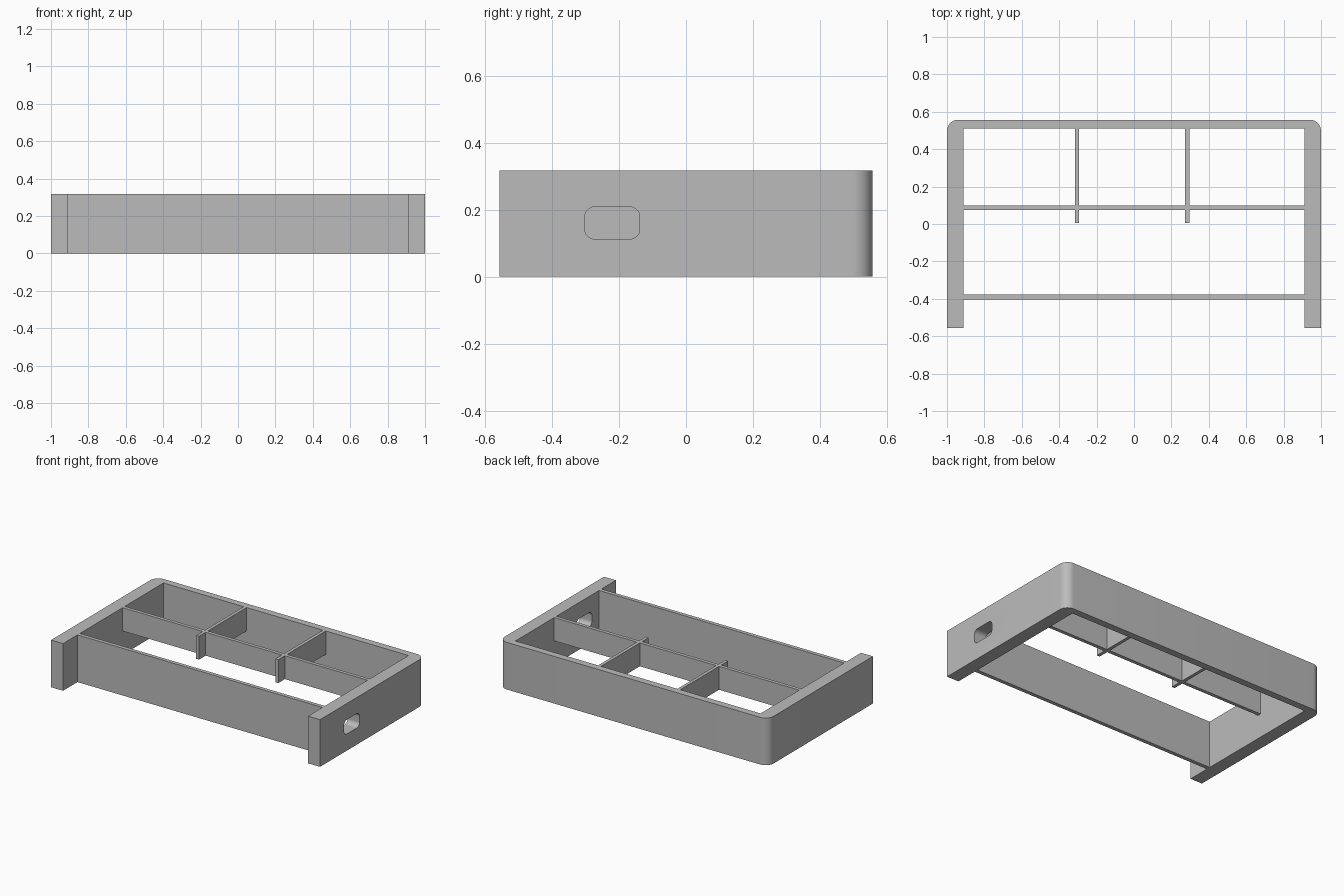
import bpy, bmesh
from math import sin, cos, pi

cube = bpy.data.objects.get("Cube")
if cube:
    bpy.data.objects.remove(cube, do_unlink=True)

grey = bpy.data.materials.new("plain grey")
grey.use_nodes = True
GREY = (0.5, 0.5, 0.5, 1)
grey.diffuse_color = GREY
grey.node_tree.nodes["Principled BSDF"].inputs["Base Color"].default_value = GREY

HEIGHT = 0.317       # full wall height
INNER = 0.911        # inner face of the side walls
DEPTH = 0.557        # half of the overall depth
REAR = 0.51          # inner face of the rear wall
SHELF_Z = 0.16       # underside of the short dividers


def prism(name, outline, vector):
    """Extrude a closed outline of 3D points along a vector."""
    bm = bmesh.new()
    face = bm.faces.new([bm.verts.new(p) for p in outline])
    moved = bmesh.ops.extrude_face_region(bm, geom=[face])["geom"]
    bmesh.ops.translate(bm, vec=vector,
                        verts=[v for v in moved if isinstance(v, bmesh.types.BMVert)])
    bmesh.ops.recalc_face_normals(bm, faces=bm.faces)
    mesh = bpy.data.meshes.new(name)
    bm.to_mesh(mesh)
    bm.free()
    mesh.materials.append(grey)
    obj = bpy.data.objects.new(name, mesh)
    bpy.context.collection.objects.link(obj)
    return obj


def box(name, x0, x1, y0, y1, z0, z1):
    corners = [(x0, y0, z0), (x1, y0, z0), (x1, y1, z0), (x0, y1, z0)]
    return prism(name, corners, (0, 0, z1 - z0))


def arc(cx, cy, r, start, steps=12):
    """Quarter circle, counter-clockwise from a start angle."""
    return [(cx + r * cos(start + pi / 2 * i / steps),
             cy + r * sin(start + pi / 2 * i / steps)) for i in range(steps + 1)]


# U-shaped frame: two side walls and a rear wall with rounded outer corners
R = 0.06
outline = [(INNER, REAR), (INNER, -DEPTH), (1, -DEPTH)]
outline += arc(1 - R, DEPTH - R, R, 0) + arc(R - 1, DEPTH - R, R, pi / 2)
outline += [(-1, -DEPTH), (-INNER, -DEPTH), (-INNER, REAR)]
frame = prism("frame", [(x, y, 0) for x, y in outline], (0, 0, HEIGHT))

# Rounded slot through the left side wall
y0, y1, z0, z1, r = -0.302, -0.138, 0.112, 0.208, 0.03
slot = (arc(y1 - r, z1 - r, r, 0) + arc(y0 + r, z1 - r, r, pi / 2)
        + arc(y0 + r, z0 + r, r, pi) + arc(y1 - r, z0 + r, r, 1.5 * pi))
cutter = prism("slot_cutter", [(0.8, y, z) for y, z in slot], (0.3, 0, 0))
cutter.hide_render = True
cutter.hide_viewport = True
cut = frame.modifiers.new("slot", "BOOLEAN")
cut.object = cutter
cut.operation = "DIFFERENCE"
cut.solver = "EXACT"
bpy.context.view_layer.objects.active = frame
frame.select_set(True)
bpy.ops.object.modifier_apply(modifier=cut.name)
bpy.data.objects.remove(cutter, do_unlink=True)
bpy.ops.object.shade_smooth_by_angle(angle=pi / 6)

# Full-height front panel, set back between the side walls
box("front_panel", -INNER, INNER, -0.404, -0.378, 0, HEIGHT)

# Half-height cross bar and the dividers that pass through it
BAR0, BAR1 = 0.075, 0.099
box("cross_bar", -INNER, INNER, BAR0, BAR1, SHELF_Z, HEIGHT)
for side, x in (("right", -0.304), ("left", 0.285)):
    box(side + "_divider", x - 0.011, x + 0.011, BAR1, REAR, SHELF_Z, HEIGHT)
    box(side + "_divider_stub", x - 0.011, x + 0.011, 0.005, BAR0, SHELF_Z, HEIGHT)
